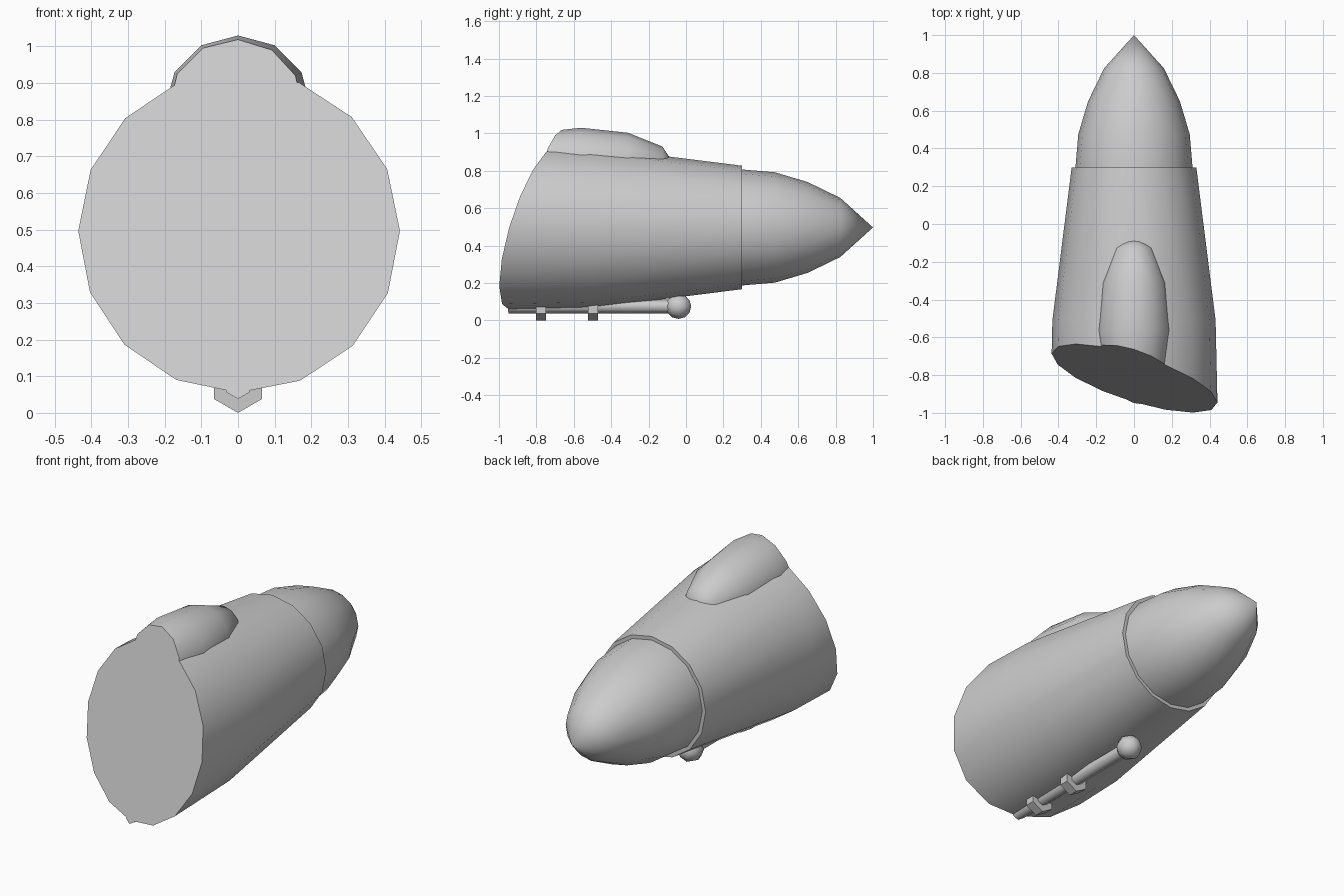
import bpy, bmesh, math
from mathutils import Vector

if "Cube" in bpy.data.objects:
    bpy.data.objects.remove(bpy.data.objects["Cube"])

grey = bpy.data.materials.new("plain_grey")
grey.diffuse_color = (0.6, 0.6, 0.6, 1)
grey.use_nodes = True
grey.node_tree.nodes["Principled BSDF"].inputs["Base Color"].default_value = grey.diffuse_color

# Slanted plane that slices off the rear of the whole model
CUT_POINT = Vector((0, -0.815, 0.497))
CUT_NORMAL = Vector((0.295, 1, -0.29)).normalized()


def lathe(name, profile, z, sides, start=0.0, sharp=50, cut=False):
    """Turn a (y, radius) profile round an axis parallel to y at height z."""
    bm = bmesh.new()
    rings = []
    for y, r in profile:
        if r == 0:
            rings.append([bm.verts.new((0, y, z))])
        else:
            angles = [math.radians(start) + math.tau * i / sides for i in range(sides)]
            rings.append([bm.verts.new((r * math.cos(a), y, z + r * math.sin(a)))
                          for a in angles])
    for a, b in zip(rings, rings[1:]):
        for i in range(sides):
            j = (i + 1) % sides
            corners = [a[i % len(a)], a[j % len(a)], b[j % len(b)], b[i % len(b)]]
            bm.faces.new(list(dict.fromkeys(corners)))
    for ring in (rings[0], rings[-1]):
        if len(ring) > 1:
            bm.faces.new(ring)
    if cut:
        geom = bm.verts[:] + bm.edges[:] + bm.faces[:]
        res = bmesh.ops.bisect_plane(bm, geom=geom, plane_co=CUT_POINT,
                                     plane_no=CUT_NORMAL, clear_inner=True)
        edges = [e for e in res["geom_cut"] if isinstance(e, bmesh.types.BMEdge)]
        bmesh.ops.edgeloop_fill(bm, edges=edges)
    bmesh.ops.recalc_face_normals(bm, faces=bm.faces[:])
    for f in bm.faces:
        f.smooth = True
    for e in bm.edges:
        e.smooth = e.calc_face_angle(0) < math.radians(sharp)
    mesh = bpy.data.meshes.new(name)
    bm.to_mesh(mesh)
    bm.free()
    mesh.materials.append(grey)
    obj = bpy.data.objects.new(name, mesh)
    bpy.context.collection.objects.link(obj)
    return obj


def ball_profile(y, half_length, radius, rings):
    pts = []
    for i in range(rings + 1):
        a = math.pi * i / rings
        r = 0 if i in (0, rings) else radius * math.sin(a)
        pts.append((y - half_length * math.cos(a), r))
    return pts


# Tapered main hull and slightly narrower pointed nose
lathe("hull", [(-1.3, 0.45), (-0.51, 0.432), (0.3, 0.33)], 0.497, 16, cut=True)
lathe("nose_cone", [(0.25, 0.312), (0.3, 0.31), (0.475, 0.295), (0.65, 0.243),
                    (0.825, 0.158), (1.0, 0)], 0.497, 16)

# Stretched dome on the back
lathe("top_fairing", ball_profile(-0.56, 0.5, 0.2, 6), 0.83, 12, cut=True)

# Rod with a ball end and two hexagonal clamps under the hull
lathe("rod", [(-1.2, 0.037), (-0.04, 0.037)], 0.075, 6, 30, sharp=62, cut=True)
lathe("rod_ball", ball_profile(-0.04, 0.068, 0.067, 6), 0.075, 8)
for i, y in enumerate((-0.775, -0.497)):
    lathe("clamp_%d" % (i + 1), [(y - 0.027, 0.075), (y + 0.027, 0.075)],
          0.075, 6, 30, sharp=30)
